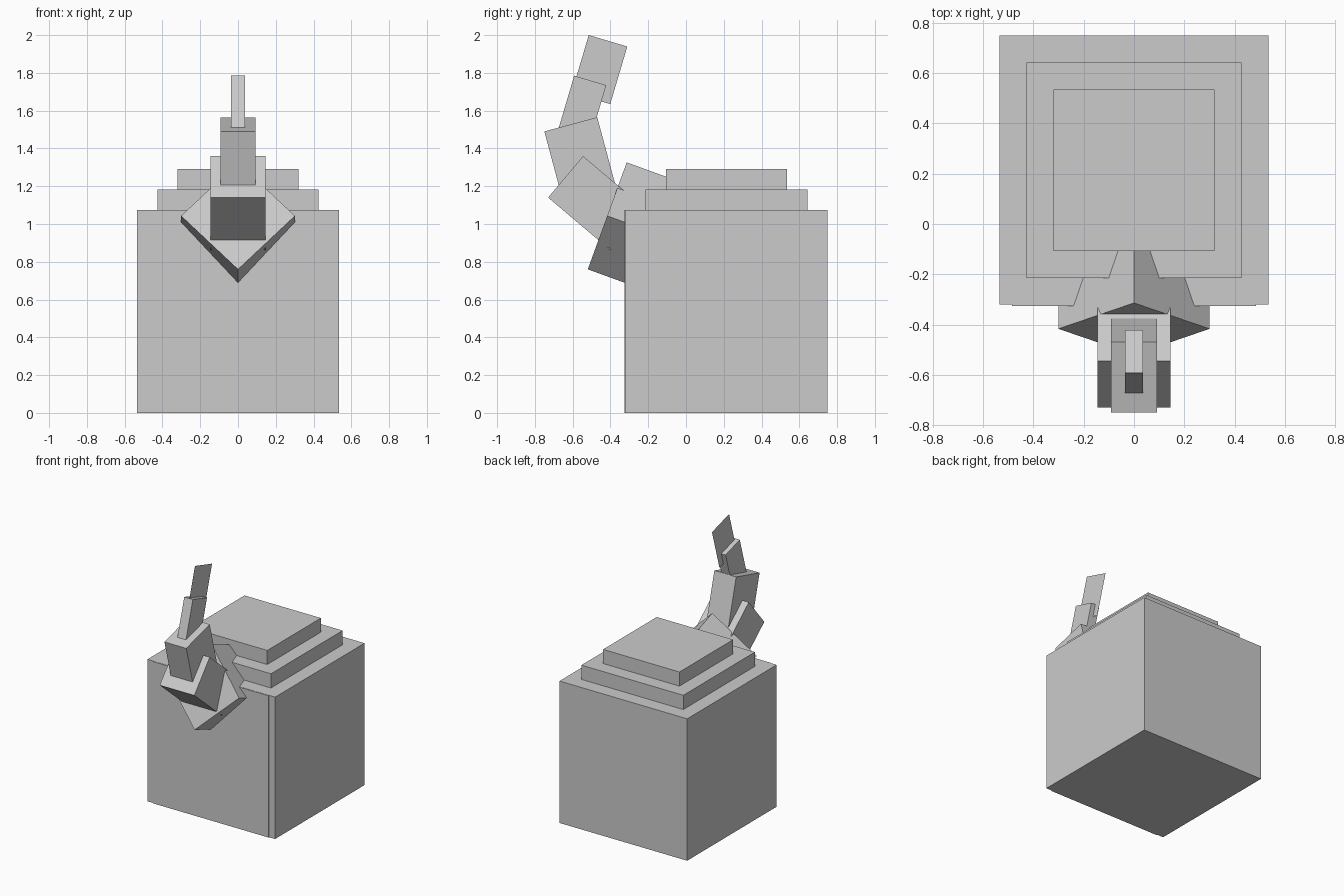
import bpy, bmesh
from math import radians, sin, cos
from mathutils import Matrix, Vector

if "Cube" in bpy.data.objects:
    bpy.data.objects.remove(bpy.data.objects["Cube"])

grey = bpy.data.materials.new("plain_grey")
grey.use_nodes = True
colour = (0.6, 0.6, 0.6, 1)
grey.diffuse_color = colour
grey.node_tree.nodes["Principled BSDF"].inputs["Base Color"].default_value = colour


def add_part(name, size, matrix):
    """Unit cube scaled to size; a zero width gives a single flat sheet."""
    bm = bmesh.new()
    if size[0] > 0:
        bmesh.ops.create_cube(bm, size=1)
        bmesh.ops.scale(bm, vec=size, verts=bm.verts)
    else:
        corners = [(-1, -1), (1, -1), (1, 1), (-1, 1)]
        bm.faces.new([bm.verts.new((0, y * size[1] / 2, z * size[2] / 2)) for y, z in corners])
    bmesh.ops.transform(bm, matrix=matrix, verts=bm.verts)
    mesh = bpy.data.meshes.new(name)
    bm.to_mesh(mesh)
    bm.free()
    mesh.materials.append(grey)
    bpy.context.collection.objects.link(bpy.data.objects.new(name, mesh))


def box(name, half_width, front, back, bottom, top):
    centre = Vector((0, (front + back) / 2, (bottom + top) / 2))
    add_part(name, (2 * half_width, back - front, top - bottom), Matrix.Translation(centre))


def tilted(name, corner, tilt, width, depth, length, roll=0):
    """Block leaning about x; corner (y, z) is the front edge of its upper end."""
    a = radians(tilt)
    span = depth * (2 ** 0.5 if roll else 1)
    across, down = Vector((0, cos(a), sin(a))), Vector((0, sin(a), -cos(a)))
    centre = Vector((0, *corner)) + across * span / 2 + down * length / 2
    turn = Matrix.Rotation(a, 4, 'X') @ Matrix.Rotation(radians(roll), 4, 'Z')
    add_part(name, (width, depth, length), Matrix.Translation(centre) @ turn)


# Body, front panel and stepped top
box("body", 0.535, -0.32, 0.75, 0, 1.075)
box("front_panel", 0.485, -0.326, -0.318, 0, 1.074)
box("lower_step", 0.427, -0.215, 0.642, 1.07, 1.183)
box("upper_step", 0.32, -0.107, 0.535, 1.18, 1.29)

# Curling chain of blocks, from the body to the tip
tilted("trunk_base", (-0.52, 0.76), 70, 0.426, 0.426, 0.426, roll=45)
tilted("trunk_lower", (-0.73, 1.14), 49.8, 0.29, 0.287, 0.43)
tilted("trunk_middle", (-0.75, 1.49), 15, 0.183, 0.29, 0.40)
tilted("trunk_upper", (-0.592, 1.785), -16.5, 0.072, 0.177, 0.35)
tilted("tip_sheet", (-0.515, 2.0), -16.5, 0, 0.213, 0.318)
